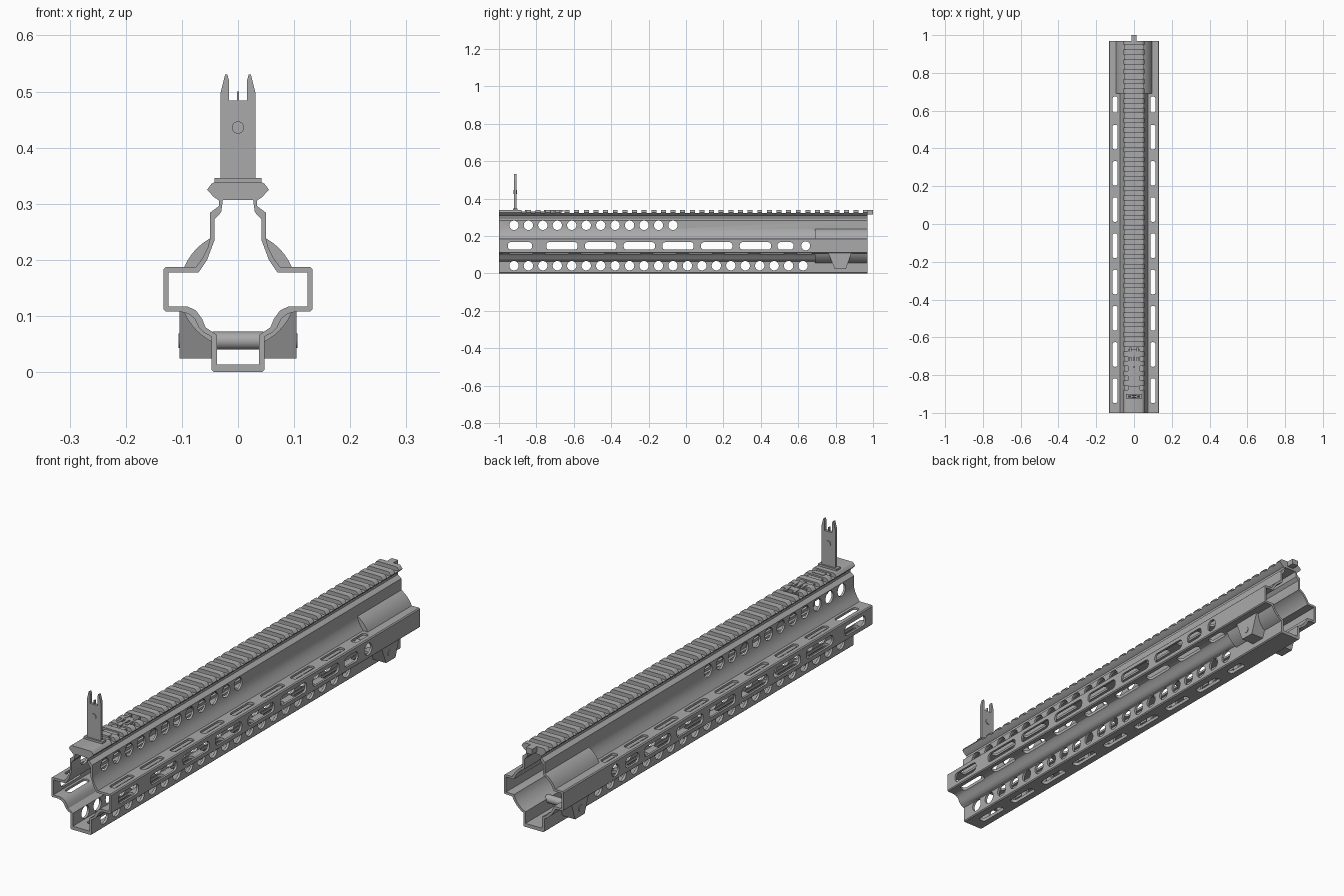
import bpy, bmesh, math
from mathutils import Vector

if "Cube" in bpy.data.objects:
    bpy.data.objects.remove(bpy.data.objects["Cube"], do_unlink=True)

GREY = bpy.data.materials.new("metal grey")
GREY.use_nodes = True
GREY.diffuse_color = (0.4, 0.4, 0.4, 1)
GREY.node_tree.nodes["Principled BSDF"].inputs["Base Color"].default_value = (0.4, 0.4, 0.4, 1)

AXES = {  # 2D profile (u, v) and depth w -> 3D
    "y": lambda u, v, w: Vector((u, w, v)),
    "x": lambda u, v, w: Vector((w, u, v)),
    "z": lambda u, v, w: Vector((u, v, w)),
}


def prisms(name, axis, outlines, lo, hi):
    """One object holding a straight prism for each outline."""
    bm = bmesh.new()
    for pts in outlines:
        rings = [[bm.verts.new(AXES[axis](u, v, w)) for u, v in pts] for w in (lo, hi)]
        n = len(pts)
        bm.faces.new(rings[0])
        bm.faces.new(rings[1][::-1])
        for i in range(n):
            j = (i + 1) % n
            bm.faces.new((rings[0][i], rings[1][i], rings[1][j], rings[0][j]))
    bmesh.ops.recalc_face_normals(bm, faces=bm.faces)
    mesh = bpy.data.meshes.new(name)
    bm.to_mesh(mesh)
    bm.free()
    mesh.materials.append(GREY)
    ob = bpy.data.objects.new(name, mesh)
    bpy.context.collection.objects.link(ob)
    return ob


def select(ob):
    bpy.ops.object.select_all(action="DESELECT")
    ob.select_set(True)
    bpy.context.view_layer.objects.active = ob


def combine(ob, tool, operation="DIFFERENCE"):
    select(ob)
    mod = ob.modifiers.new("combine", "BOOLEAN")
    mod.object, mod.operation, mod.solver = tool, operation, "EXACT"
    bpy.ops.object.modifier_apply(modifier=mod.name)
    bpy.data.objects.remove(tool, do_unlink=True)


def smooth(ob):
    select(ob)
    bpy.ops.object.shade_smooth_by_angle(angle=math.radians(30))


def mirrored(half):
    return half + [(-u, v) for u, v in reversed(half)]


def circle(u, v, r, n=24):
    return [(u + r * math.cos(math.tau * i / n), v + r * math.sin(math.tau * i / n)) for i in range(n)]


def slot(u, v, length, width, along_u=True):
    """Rounded slot outline."""
    r, h, pts = width * 0.4, length / 2, []
    a, b = h - r, width / 2 - r
    for k, (su, sv) in enumerate([(1, 1), (-1, 1), (-1, -1), (1, -1)]):
        for i in range(5):
            t = math.pi / 2 * (k + i / 4)
            pts.append((su * a + r * math.cos(t), sv * b + r * math.sin(t)))
    return [(u + p, v + q) if along_u else (u + q, v + p) for p, q in pts]


def box(u0, u1, v0, v1):
    return [(u0, v0), (u1, v0), (u1, v1), (u0, v1)]


# Main tube: outer section with the rear round housing, then hollowed out
OUTER = [(0.043, 0.338), (0.047, 0.336), (0.055, 0.325), (0.043, 0.312), (0.034, 0.306),
         (0.034, 0.296), (0.05, 0.284), (0.05, 0.238), (0.054, 0.222), (0.063, 0.204),
         (0.075, 0.187), (0.129, 0.187), (0.133, 0.183), (0.133, 0.112), (0.129, 0.108),
         (0.104, 0.108), (0.088, 0.104), (0.077, 0.095), (0.07, 0.08), (0.06, 0.07),
         (0.047, 0.063), (0.047, 0.004), (0.043, 0)]
INNER = [(0.027, 0.307), (0.03, 0.285), (0.042, 0.272), (0.042, 0.235), (0.055, 0.2),
         (0.07, 0.178), (0.124, 0.178), (0.124, 0.117), (0.09, 0.117), (0.075, 0.11),
         (0.064, 0.095), (0.058, 0.08), (0.037, 0.066), (0.037, 0.014)]
HOUSING_Z = 0.147
tube = prisms("handguard_tube", "y", [mirrored(OUTER)], -1, 0.97)
combine(tube, prisms("housing", "y", [circle(0, HOUSING_Z, 0.104, 48)], 0.69, 0.9699), "UNION")

# Lugs under the rear, tapering downwards
for side in (-1, 1):
    lo, hi = sorted((side * 0.042, side * 0.104))
    lug = prisms("lug", "x", [[(0.76, 0.11), (0.795, 0.024), (0.855, 0.024), (0.885, 0.11)]], lo, hi)
    combine(tube, lug, "UNION")

combine(tube, prisms("cavity", "y", [mirrored(INNER)], -1.1, 1.1))
combine(tube, prisms("bore", "y", [circle(0, HOUSING_Z, 0.094, 48)], 0.71, 1.1))

# Round lightening holes along the upper and lower walls
STEP = 0.0773
round_holes = [circle(-0.92 + STEP * i, 0.257, 0.025) for i in range(12)]
round_holes += [circle(-0.92 + STEP * i, 0.041, 0.025) for i in range(21)]
combine(tube, prisms("round_holes", "x", round_holes, -0.075, 0.075))

# Long slots through the side walls
side_slots = [slot(-0.663 + 0.2068 * i, HOUSING_Z, 0.168, 0.04) for i in range(6)]
side_slots += [slot(-0.888, HOUSING_Z, 0.13, 0.04), slot(0.532, HOUSING_Z, 0.085, 0.04),
               circle(0.64, HOUSING_Z, 0.024)]
combine(tube, prisms("side_slots", "x", side_slots, -0.2, 0.2))

# Vertical slots through the wings and the floor
centres = [(0.46 - 0.1918 * i, 0.13) for i in range(8)] + [(0.632, 0.085)]
wing_slots = [slot(x, y, n, 0.027, False) for y, n in centres for x in (-0.1, 0.1)]
combine(tube, prisms("wing_slots", "z", wing_slots, 0.06, 0.21))
floor_slots = [slot(0, y, n, 0.03, False) for y, n in centres]
combine(tube, prisms("floor_slots", "z", floor_slots, -0.05, 0.03))

# Cross grooves of the top rail
grooves = [box(-0.88 + 0.0515 * i, -0.855 + 0.0515 * i, 0.322, 0.36) for i in range(36)]
combine(tube, prisms("grooves", "x", grooves, -0.1, 0.1))
smooth(tube)

# Tab at the rear end of the rail
prisms("rear_tab", "y", [box(-0.014, 0.014, 0.316, 0.338)], 0.96, 1.0)

# Cross pin between the lugs
smooth(prisms("cross_pin", "x", [circle(0.82, 0.056, 0.016)], -0.045, 0.045))
for side in (-1, 1):
    lo, hi = sorted((side * 0.1, side * 0.106))
    smooth(prisms("lug_pin", "x", [circle(0.82, 0.056, 0.013)], lo, hi))

# Upright front sight with forked top
SIGHT = [(0.002, 0.5), (0.002, 0.484), (0.016, 0.484), (0.016, 0.52), (0.019, 0.53),
         (0.023, 0.53), (0.031, 0.498), (0.031, 0.33)]
prisms("sight_post", "y", [mirrored(SIGHT)], -0.919, -0.907)
smooth(prisms("sight_pin", "y", [circle(0, 0.436, 0.011)], -0.922, -0.904))
prisms("sight_hinge", "x", [box(-0.925, -0.9, 0.33, 0.346)], -0.042, 0.042)

# Folding sight bed set into the rail
prisms("sight_bed", "z", [box(-0.031, 0.031, -0.9, -0.665)], 0.315, 0.332)
bits = [box(s * 0.019 - 0.005, s * 0.019 + 0.005, y, y + 0.035) for s in (-1, 1) for y in (-0.74, -0.69)]
bits += [box(-0.006, 0.006, -0.76, -0.7), box(-0.025, 0.025, -0.86, -0.84)]
prisms("sight_bed_catches", "z", bits, 0.33, 0.34)
